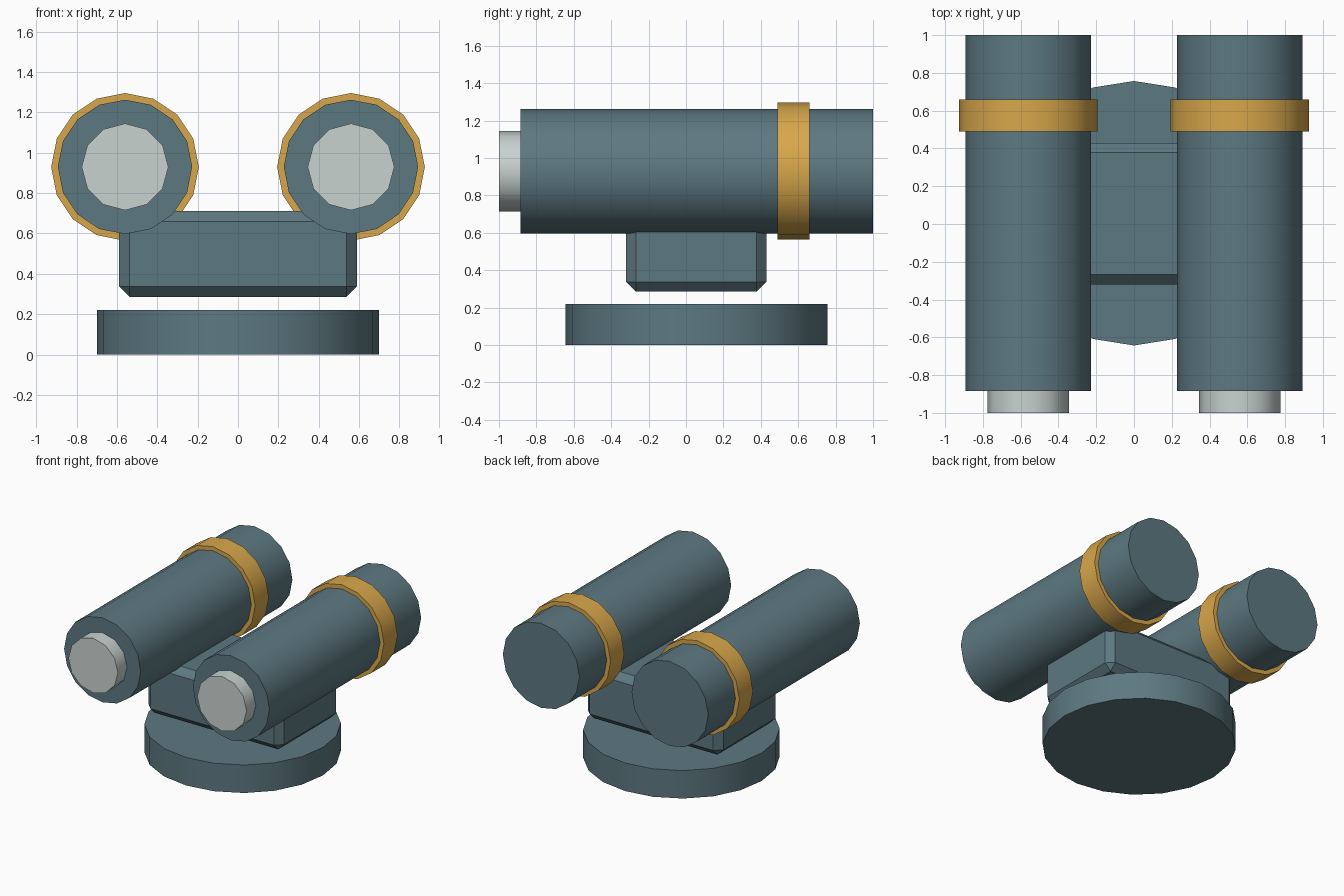
import bpy
from math import radians

if "Cube" in bpy.data.objects:
    bpy.data.objects.remove(bpy.data.objects["Cube"])


def material(name, rgb):
    m = bpy.data.materials.new(name)
    m.diffuse_color = (*rgb, 1)
    m.use_nodes = True
    m.node_tree.nodes["Principled BSDF"].inputs["Base Color"].default_value = m.diffuse_color
    return m


TEAL = material("teal_paint", (0.11, 0.19, 0.22))
GOLD = material("gold_band", (0.69, 0.39, 0.07))
PALE = material("pale_glass", (0.58, 0.65, 0.63))


def finish(name, mat):
    ob = bpy.context.object
    ob.name = name
    ob.data.materials.append(mat)
    bpy.ops.object.transform_apply(location=False, rotation=True, scale=True)
    return ob


def cylinder(name, mat, sides, radius, depth, loc, along_y=False):
    bpy.ops.mesh.primitive_cylinder_add(
        vertices=sides, radius=radius, depth=depth, location=loc,
        rotation=(radians(90) if along_y else 0, 0, 0))
    ob = finish(name, mat)
    bpy.ops.object.shade_smooth_by_angle(angle=radians(40))
    return ob


# Round base
cylinder("base", TEAL, 20, 0.70, 0.22, (0, 0.057, 0.11))

# Chamfered body, floating just above the base
bpy.ops.mesh.primitive_cube_add(size=1, location=(0, 0.055, 0.499))
bpy.context.object.scale = (1.18, 0.75, 0.427)
body = finish("body", TEAL)
bevel = body.modifiers.new("chamfer", "BEVEL")
bevel.width = 0.052
bevel.segments = 1

# Twin barrels, each with a rear band and a front lens: (y start, y end)
parts = [
    ("barrel", TEAL, 16, 0.333, -0.885, 1.0),
    ("band", GOLD, 16, 0.366, 0.49, 0.66),
    ("lens", PALE, 12, 0.215, -1.0, -0.87),
]
for side, x in (("left", -0.56), ("right", 0.56)):
    for name, mat, sides, radius, y0, y1 in parts:
        cylinder(f"{name}_{side}", mat, sides, radius, y1 - y0,
                 (x, (y0 + y1) / 2, 0.93), along_y=True)
